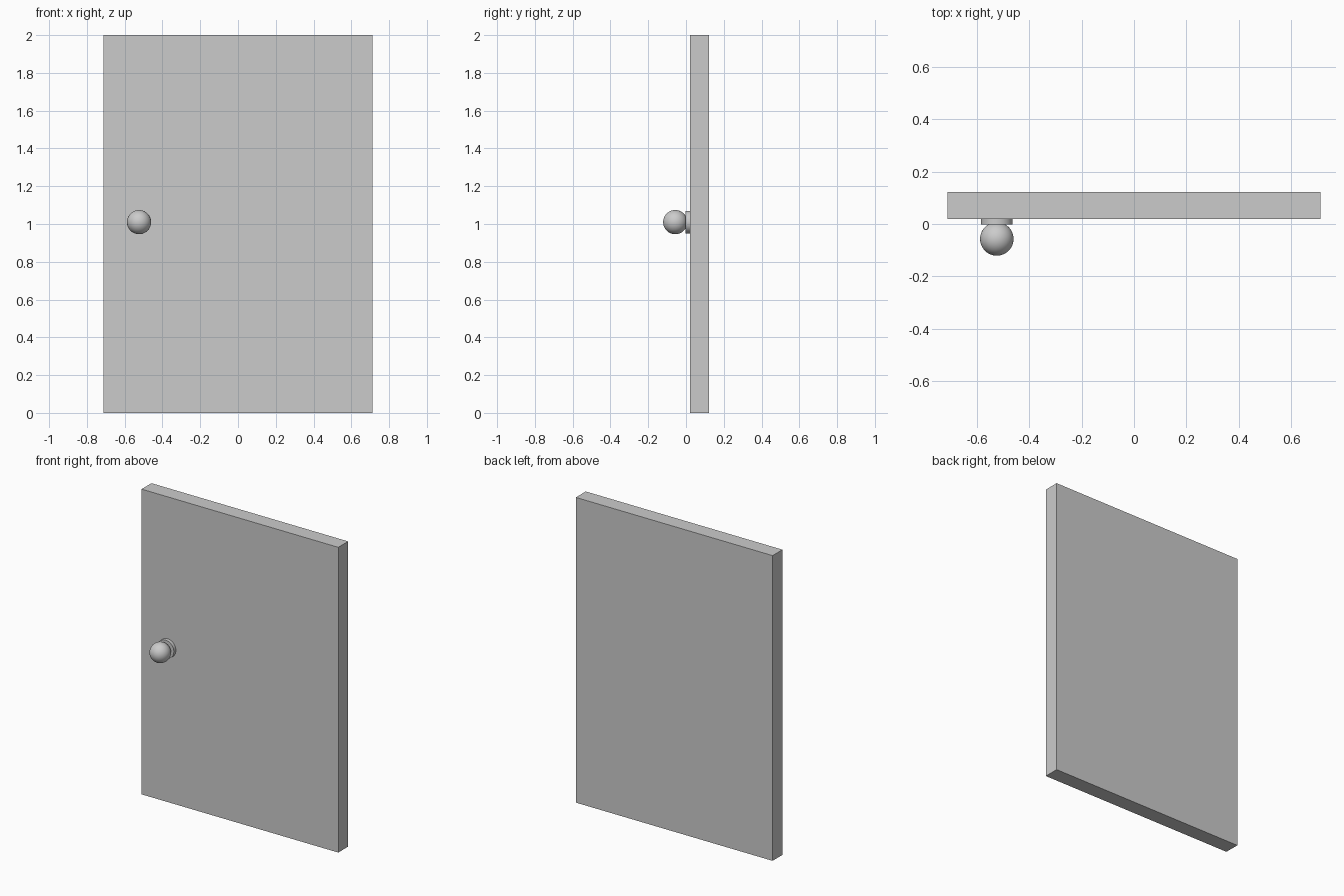
import bpy, math

if "Cube" in bpy.data.objects:
    bpy.data.objects.remove(bpy.data.objects["Cube"])

KNOB_X, KNOB_Z = -0.524, 1.01

# Door slab
bpy.ops.mesh.primitive_cube_add(size=1, location=(0, 0.071, 1.0))
slab = bpy.context.object
slab.name = "door_slab"
slab.scale = (1.426, 0.102, 2.0)
bpy.ops.object.transform_apply(location=False, rotation=False, scale=True)

# Round backing plate, slightly sunk into the slab
bpy.ops.mesh.primitive_cylinder_add(vertices=48, radius=0.06, depth=0.027,
                                    location=(KNOB_X, 0.0115, KNOB_Z),
                                    rotation=(math.pi / 2, 0, 0))
bpy.context.object.name = "knob_plate"
bpy.ops.object.shade_smooth_by_angle()

# Ball knob
bpy.ops.mesh.primitive_uv_sphere_add(segments=48, ring_count=24, radius=0.064,
                                     location=(KNOB_X, -0.057, KNOB_Z),
                                     rotation=(math.pi / 2, 0, 0))
bpy.context.object.name = "door_knob"
bpy.ops.object.shade_smooth_by_angle()
